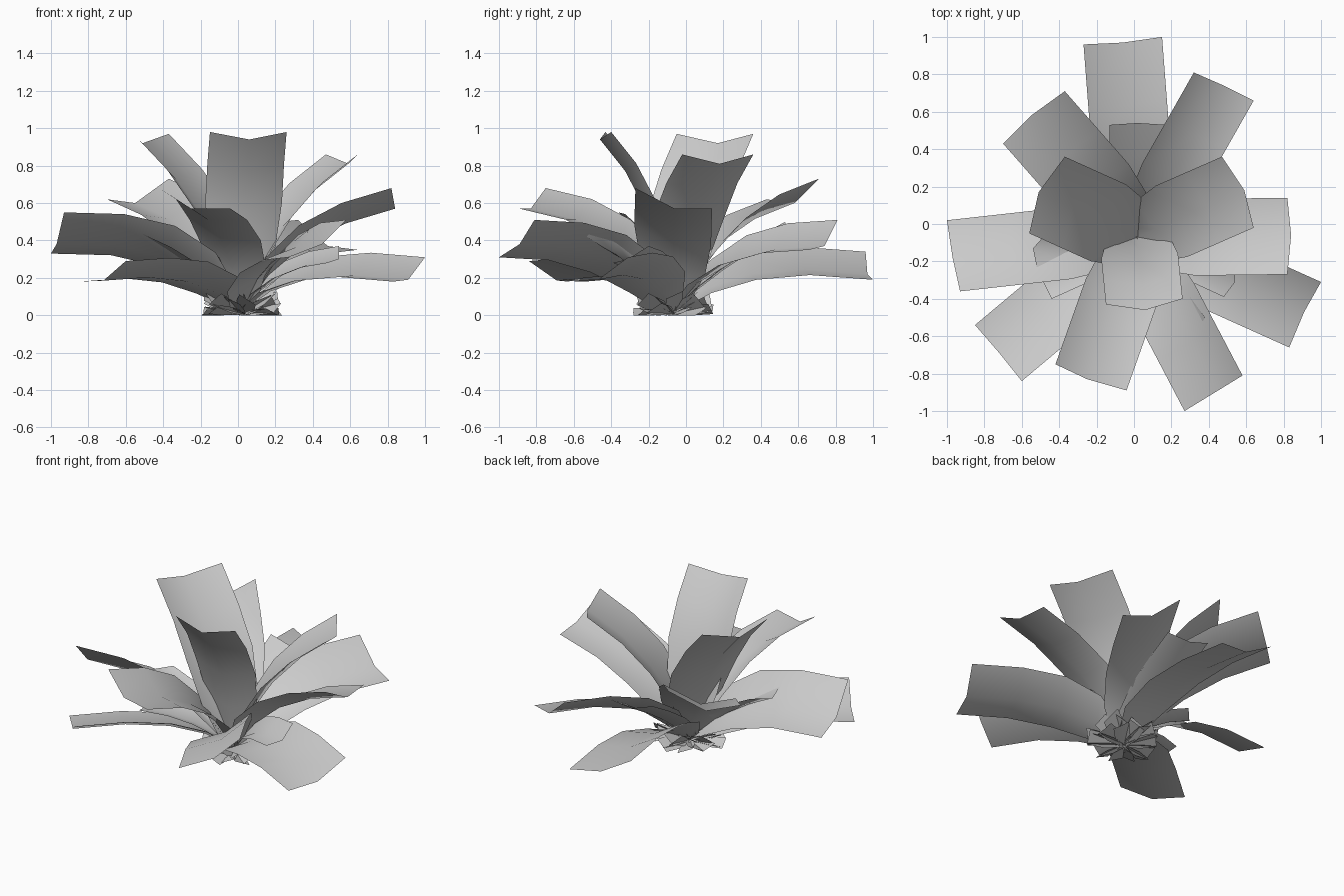
import bpy, math, random
from mathutils import Vector

cube = bpy.data.objects.get("Cube")
if cube:
    bpy.data.objects.remove(cube, do_unlink=True)

grey = bpy.data.materials.new("leaf_grey")
grey.use_nodes = True
GREY = (0.6, 0.6, 0.6, 1)
grey.diffuse_color = GREY
grey.node_tree.nodes["Principled BSDF"].inputs["Base Color"].default_value = GREY

ROOT = Vector((0.02, -0.07, 0.02))


def add_leaf(name, right, mid, left, reach, lift, rows=4, root=ROOT):
    """Arched strip, three points wide, from the root to the given tip edge."""
    right, mid, left = Vector(right), Vector(mid), Vector(left)
    span = mid - root
    bend = root + Vector((span.x * reach, span.y * reach, span.z * lift))
    verts, faces = [], []
    for i in range(rows + 1):
        t = i / rows
        spine = root * (1 - t) ** 2 + bend * 2 * t * (1 - t) + mid * t * t
        width = min(1.0, 0.3 + 2.2 * t)
        for corner in (right, mid, left):
            verts.append(spine + (corner - mid) * width)
        if i:
            for j in range(2):
                a = 3 * i - 3 + j
                faces.append((a, a + 1, a + 4, a + 3))
    for v in verts:
        v.z = max(v.z, 0)
    mesh = bpy.data.meshes.new(name)
    mesh.from_pydata(verts, [], faces)
    if sum((p.normal.z * p.area for p in mesh.polygons)) < 0:
        mesh.flip_normals()
    mesh.materials.append(grey)
    mesh.shade_smooth()
    obj = bpy.data.objects.new(name, mesh)
    bpy.context.collection.objects.link(obj)
    return obj


# Steep inner leaves
add_leaf("tall_front_leaf", (-.15, -.43, .98), (.06, -.46, .94), (.26, -.40, .98), .25, .68)
add_leaf("tall_right_leaf", (-.56, -.05, .97), (-.51, .17, .92), (-.37, .36, .97), .26, .6)
add_leaf("tall_left_leaf", (.47, .36, .86), (.59, .18, .81), (.64, -.02, .86), .26, .65)

# Half-raised leaves
add_leaf("mid_left_leaf", (.82, -.27, .68), (.84, -.06, .57), (.82, .14, .57), .3, .78)
add_leaf("mid_front_leaf", (-.42, -.75, .68), (-.25, -.83, .57), (-.04, -.89, .57), .3, .88)
add_leaf("mid_back_leaf", (-.70, .43, .62), (-.55, .58, .60), (-.37, .71, .73), .3, .78)

# Spreading outer leaves
add_leaf("outer_right_leaf", (-.93, -.36, .55), (-.97, -.18, .38), (-1, .02, .33), .3, 1.1)
add_leaf("outer_front_leaf", (.27, -1, .31), (.45, -.89, .38), (.58, -.81, .51), .3, 1.05)
add_leaf("outer_back_leaf", (.32, .81, .51), (.48, .74, .37), (.64, .66, .35), .3, 1.03)

# Low drooping leaves
add_leaf("low_back_leaf", (-.27, .96, .34), (-.06, .97, .22), (.15, 1, .19), .3, 1.5)
add_leaf("low_left_leaf", (1, -.31, .31), (.91, -.47, .19), (.83, -.66, .18), .3, 1.55)
add_leaf("low_right_leaf", (-.85, -.54, .18), (-.72, -.69, .185), (-.60, -.84, .29), .3, 1.45)

# Short leaves between the large ones
add_leaf("short_back_leaf", (-.13, .53, .5), (.02, .54, .45), (.18, .53, .46), .4, .55)
add_leaf("short_right_leaf", (-.52, -.23, .44), (-.54, -.13, .41), (-.45, -.03, .42), .4, .65)
add_leaf("short_front_right_leaf", (-.50, -.2, .25), (-.49, -.3, .23), (-.44, -.40, .27), .35, .9)
add_leaf("short_left_leaf", (.54, -.20, .37), (.54, -.31, .30), (.48, -.39, .28), .35, .9)
add_leaf("short_front_leaf", (.28, -.44, .36), (.36, -.53, .42), (.38, -.50, .46), .4, .65)

# Tuft of tiny twisted leaves around the root: a flat ring and a raised ring
random.seed(4)
for name, count, low, high, twist in (("flat_tuft_leaf", 16, .01, .04, .03),
                                      ("raised_tuft_leaf", 14, .07, .11, .04)):
    for i in range(count):
        angle = math.tau * i / count + random.uniform(-.1, .1)
        out = Vector((math.cos(angle), math.sin(angle), 0))
        side = Vector((-out.y, out.x, 0)) * .045
        side.z = random.choice((-1, 1)) * random.uniform(.5, 1) * twist
        base = Vector((ROOT.x, ROOT.y, .008))
        tip = base + out * random.uniform(.18, .22)
        tip.z = random.uniform(low, high)
        add_leaf(name, tip - side, tip, tip + side, .5, .5, 2, base)
